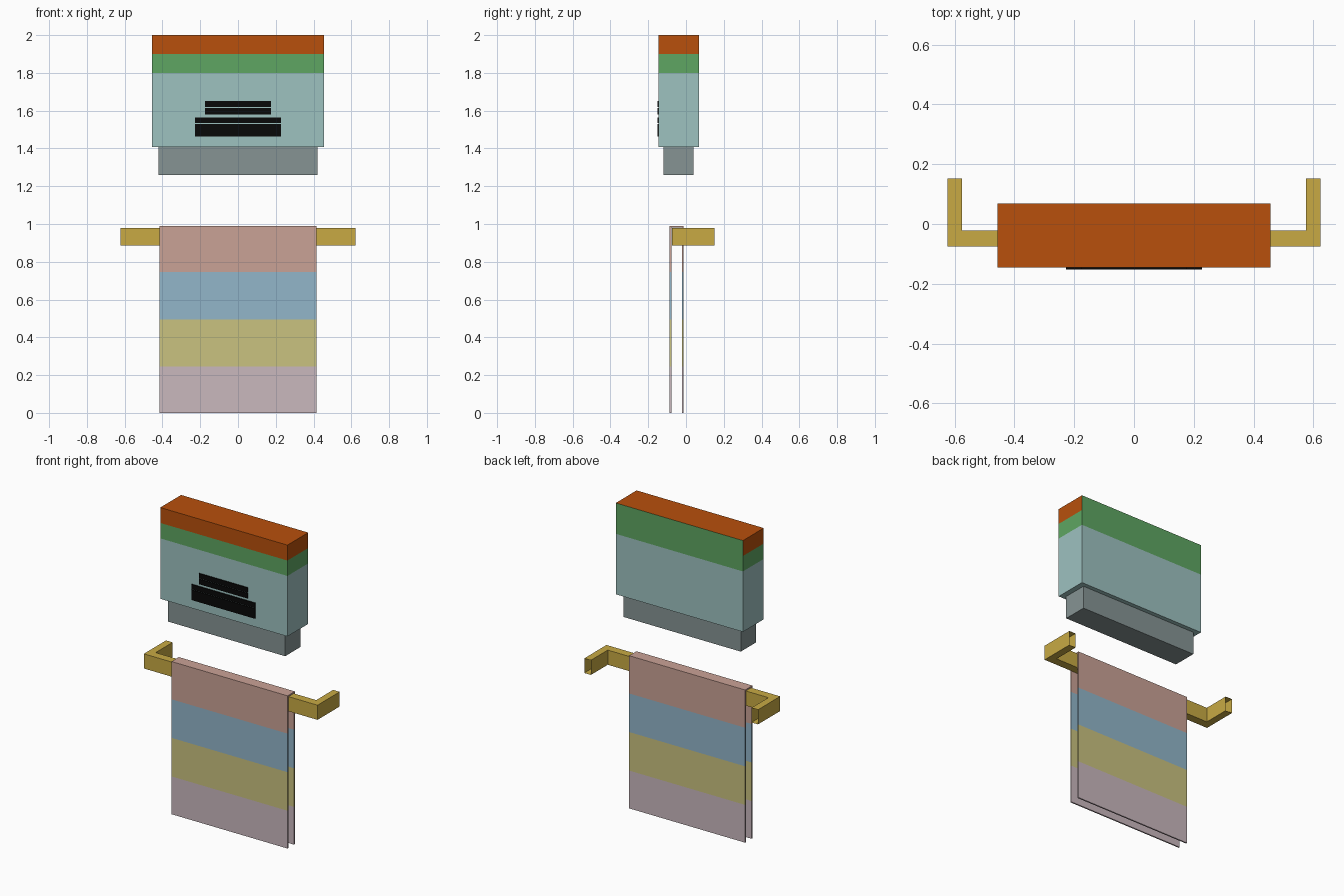
import bpy, bmesh

if "Cube" in bpy.data.objects:
    bpy.data.objects.remove(bpy.data.objects["Cube"])


def material(name, rgb):
    lin = [(c / 255 / 12.92) if c / 255 <= 0.04045 else ((c / 255 + 0.055) / 1.055) ** 2.4 for c in rgb]
    m = bpy.data.materials.new(name)
    m.diffuse_color = (*lin, 1)
    m.use_nodes = True
    m.node_tree.nodes["Principled BSDF"].inputs["Base Color"].default_value = m.diffuse_color
    return m


ORANGE = material("orange", (184, 80, 12))
GREEN = material("green", (94, 166, 98))
TEAL = material("pale teal", (158, 194, 192))
GREY = material("slate grey", (134, 148, 148))
BLACK = material("black", (8, 8, 8))
GOLD = material("gold", (200, 170, 68))
PINK = material("dusty pink", (202, 162, 150))
BLUE = material("soft blue", (146, 182, 202))
YELLOW = material("pale yellow", (202, 194, 128))
MAUVE = material("pale mauve", (202, 184, 190))


def prism(name, profile, axis, lo, hi, mats, cuts=(), rule=None, drop=None):
    """Extrude a 2D profile along x (profile is y,z) or z (profile is x,y), cut at heights, colour by rule."""
    bm = bmesh.new()
    point = (lambda a, b: (lo, a, b)) if axis == 0 else (lambda a, b: (a, b, lo))
    base = bm.faces.new([bm.verts.new(point(a, b)) for a, b in profile])
    ext = bmesh.ops.extrude_face_region(bm, geom=[base], use_keep_orig=True)
    step = (hi - lo, 0, 0) if axis == 0 else (0, 0, hi - lo)
    bmesh.ops.translate(bm, vec=step, verts=[g for g in ext["geom"] if isinstance(g, bmesh.types.BMVert)])
    for z in cuts:
        bmesh.ops.bisect_plane(bm, geom=bm.verts[:] + bm.edges[:] + bm.faces[:],
                               plane_co=(0, 0, z), plane_no=(0, 0, 1))
    bmesh.ops.recalc_face_normals(bm, faces=bm.faces[:])
    bm.normal_update()
    if rule:
        for f in bm.faces:
            f.material_index = rule(f.calc_center_bounds(), f.normal)
    if drop:
        gone = [f for f in bm.faces if drop(f.calc_center_bounds(), f.normal)]
        bmesh.ops.delete(bm, geom=gone, context='FACES')
    me = bpy.data.meshes.new(name)
    bm.to_mesh(me)
    bm.free()
    for m in mats:
        me.materials.append(m)
    ob = bpy.data.objects.new(name, me)
    bpy.context.collection.objects.link(ob)
    return ob


def box(name, w, y0, y1, z0, z1, mats, **kw):
    return prism(name, [(-w, y0), (w, y0), (w, y1), (-w, y1)], 2, z0, z1, mats, **kw)


# dispenser body: orange cap, green stripe, teal lower; the back stays green to the top
def body_colour(c, n):
    if c.z < 1.8:
        return 0
    return 2 if c.z > 1.9 and n.y < 0.5 else 1


box("dispenser_body", 0.456, -0.145, 0.068, 1.408, 2.0, [TEAL, GREEN, ORANGE],
    cuts=(1.8, 1.9), rule=body_colour)
box("dispenser_base", 0.421, -0.118, 0.04, 1.26, 1.408, [GREY])

# dark plates on the front
for i, (w, z0, z1) in enumerate([(0.175, 1.619, 1.65), (0.175, 1.581, 1.614),
                                 (0.228, 1.534, 1.565), (0.228, 1.464, 1.529)]):
    box(f"front_plate_{i + 1}", w, -0.152, -0.145, z0, z1, [BLACK])

# towel rail: U-shaped bar with hollow, open wall ends
prism("towel_rail", [(-0.623, 0.152), (-0.623, -0.075), (0.623, -0.075), (0.623, 0.152),
                     (0.576, 0.152), (0.576, -0.021), (-0.576, -0.021), (-0.576, 0.152)],
      2, 0.885, 0.98, [GOLD], drop=lambda c, n: n.y > 0.5 and c.y > 0.1)

# folded towel hanging over the rail, in four colour bands
prism("towel", [(-0.087, 0), (-0.087, 0.99), (-0.012, 0.99), (-0.012, 0),
                (-0.021, 0), (-0.021, 0.981), (-0.078, 0.981), (-0.078, 0)],
      0, -0.416, 0.416, [MAUVE, YELLOW, BLUE, PINK],
      cuts=(0.245, 0.495, 0.745),
      rule=lambda c, n: sum(c.z > h for h in (0.245, 0.495, 0.745)))
